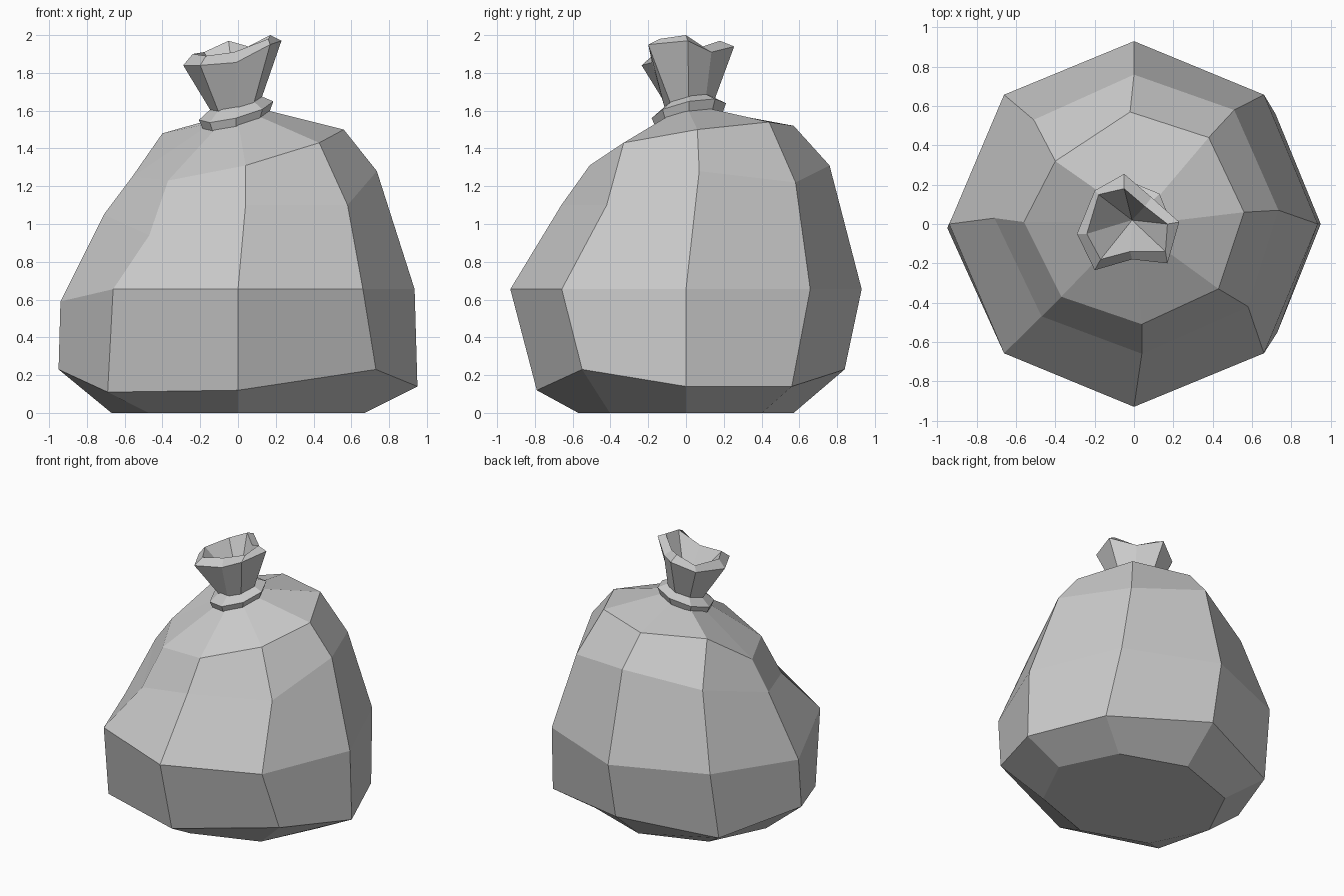
import bpy
from math import cos, sin, pi

if "Cube" in bpy.data.objects:
    bpy.data.objects.remove(bpy.data.objects["Cube"])

N = 8


def ring(rx, ry, z, cx=0.0, cy=0.0, tx=0.0, ty=0.0):
    """Octagonal ring, counter-clockwise from +x, optionally tilted."""
    pts = []
    for i in range(N):
        x, y = rx * cos(2 * pi * i / N), ry * sin(2 * pi * i / N)
        pts.append((cx + x, cy + y, z + tx * x + ty * y))
    return pts


def loft(name, rings, cap_start=False, apex=None, close=False):
    """Flat-faced skin through a stack of rings."""
    verts = [p for r in rings for p in r]
    count = len(rings)
    faces = []
    for k in range(count if close else count - 1):
        a, b = k * N, ((k + 1) % count) * N
        for i in range(N):
            j = (i + 1) % N
            faces.append((a + i, a + j, b + j, b + i))
    if cap_start:
        faces.append(tuple(reversed(range(N))))
    if apex:
        verts.append(apex)
        a = (count - 1) * N
        faces += [(a + i, a + (i + 1) % N, len(verts) - 1) for i in range(N)]
    mesh = bpy.data.meshes.new(name)
    mesh.from_pydata(verts, [], faces)
    mesh.update()
    obj = bpy.data.objects.new(name, mesh)
    bpy.context.collection.objects.link(obj)
    return obj


# Sagging sack body: base, low bulge, belly, slumped upper folds, shoulder
bulge = [(.95, 0, .14), (.72, .56, .14), (0, .84, .23), (-.68, .58, .15),
         (-.95, -.02, .23), (-.69, -.56, .11), (0, -.79, .12), (.73, -.55, .23)]
belly = ring(.935, .93, .655)
belly[4] = (-.94, 0, .59)
fold = [(.735, .07, 1.28), (.51, .58, 1.22), (0, .76, 1.31), (-.51, .53, 1.2),
        (-.71, .03, 1.05), (-.47, -.47, .94), (.04, -.66, 1.1), (.58, -.42, 1.1)]
shoulder = [(.56, .06, 1.5), (.38, .44, 1.54), (-.02, .57, 1.52), (-.4, .32, 1.48),
            (-.56, .01, 1.25), (-.37, -.37, 1.23), (.04, -.51, 1.31), (.43, -.33, 1.43)]
throat = ring(.14, .14, 1.57, 0, .01, .25, .2)
loft("sack_body", [ring(.67, .57, 0), bulge, belly, fold, shoulder, throat],
     cap_start=True)

# Tilted tie band around the neck
loft("tie_band", [ring(r, r, z, -.01, .015, .25, .2) for r, z in
                  ((.12, 1.55), (.175, 1.545), (.197, 1.6), (.13, 1.645))], close=True)

# Gathered mouth: flared outside, thick uneven lip, funnel inside
outer = [(.23, .01, 1.97), (.09, .135, 1.91), (-.05, .255, 1.94), (-.2, .17, 1.87),
         (-.29, -.05, 1.84), (-.2, -.235, 1.84), (-.01, -.18, 1.855), (.17, -.2, 1.95)]
lip = [(.17, 0, 2.0), (.055, .09, 1.94), (-.05, .18, 1.97), (-.18, .15, 1.91),
       (-.24, -.05, 1.9), (-.17, -.18, 1.89), (-.02, -.14, 1.91), (.16, -.14, 1.98)]
loft("sack_mouth", [ring(.12, .12, 1.6, -.01, .015, .2, .12), outer, lip],
     apex=(-.01, .02, 1.64))
